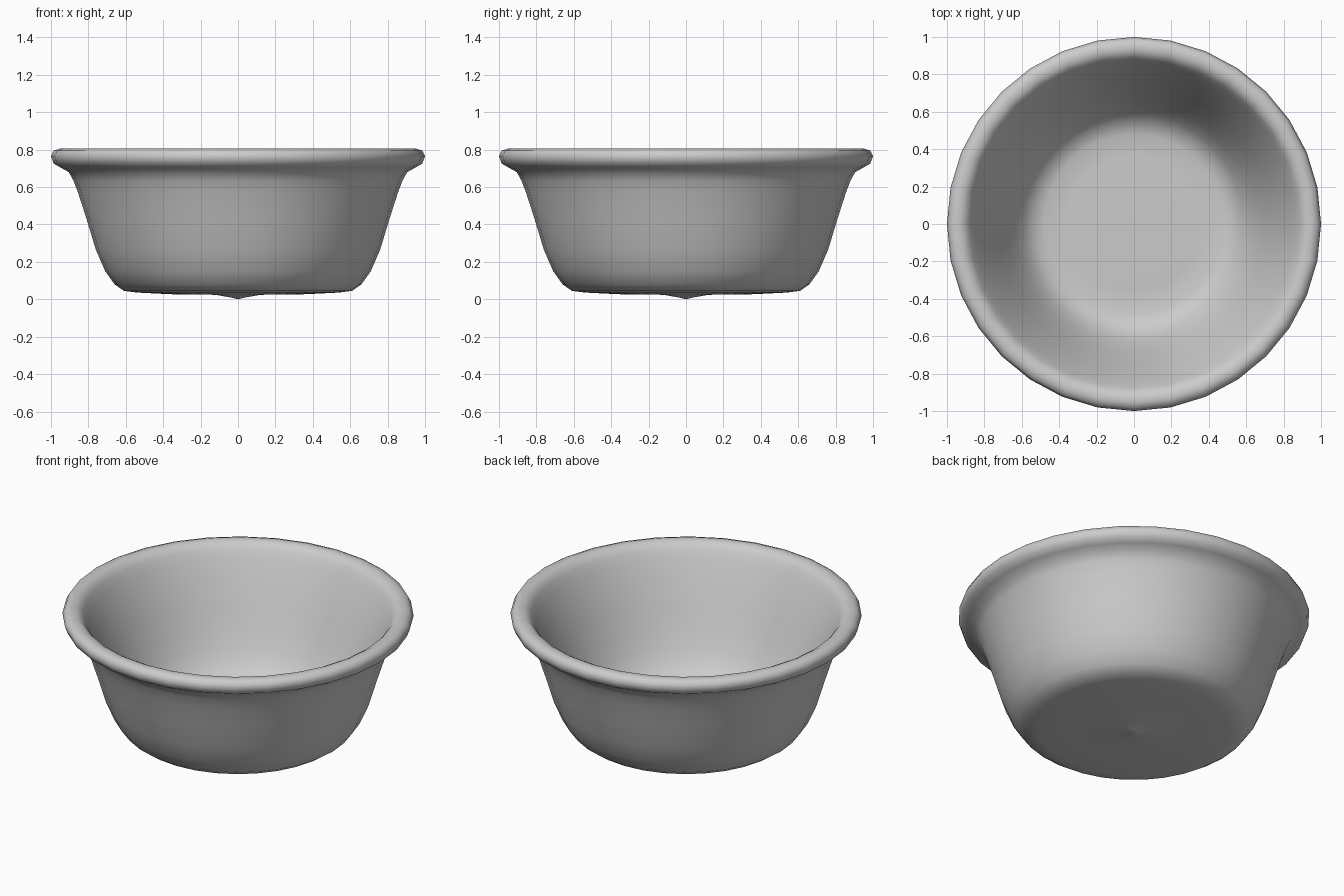
import bpy, bmesh, math

SEGMENTS = 32

# Cross-section (radius, height): underside centre, outer wall, rolled rim, inner wall, floor centre
profile = [
    (0, 0.0), (0.03, 0.008), (0.12, 0.024), (0.36, 0.027), (0.54, 0.036), (0.61, 0.045),
    (0.66, 0.08), (0.71, 0.15), (0.76, 0.265), (0.81, 0.43), (0.855, 0.57),
    (0.88, 0.635), (0.905, 0.68), (0.95, 0.705), (0.985, 0.725), (1.0, 0.765),
    (0.985, 0.795), (0.955, 0.805), (0.925, 0.803), (0.90, 0.79), (0.88, 0.765),
    (0.855, 0.72), (0.80, 0.61), (0.74, 0.475), (0.685, 0.35), (0.635, 0.25),
    (0.59, 0.18), (0.54, 0.132), (0.48, 0.113), (0.36, 0.113), (0.12, 0.122), (0, 0.118),
]

# Revolve the profile into a closed shell
bm = bmesh.new()
verts = [bm.verts.new((r, 0, z)) for r, z in profile]
edges = [bm.edges.new(pair) for pair in zip(verts, verts[1:])]
bmesh.ops.spin(bm, geom=verts + edges, cent=(0, 0, 0), axis=(0, 0, 1),
               angle=math.tau, steps=SEGMENTS, use_merge=False)
bmesh.ops.remove_doubles(bm, verts=bm.verts, dist=1e-4)
bmesh.ops.recalc_face_normals(bm, faces=bm.faces)
for face in bm.faces:
    face.smooth = True

mesh = bpy.data.meshes.new("bowl")
bm.to_mesh(mesh)
bm.free()
bowl = bpy.data.objects.new("bowl", mesh)
bpy.context.collection.objects.link(bowl)
